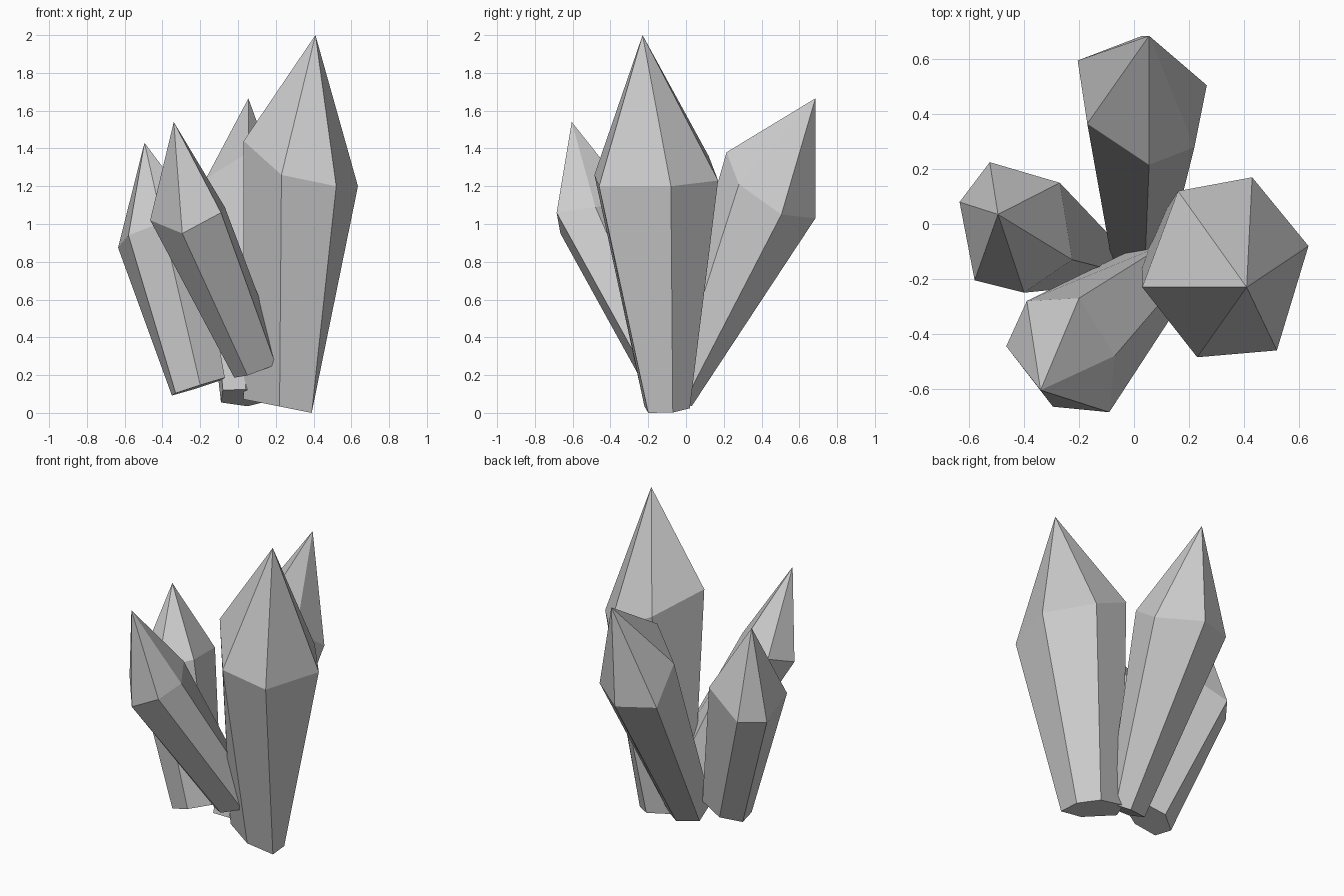
import bpy


def crystal(name, tip, shoulder, base_xy, base_plane):
    """Six-sided crystal: flat tilted base, flared sides, pointed cap."""
    z0, sx, sy = base_plane
    base = [(x, y, z0 + sx * x + sy * y) for x, y in base_xy]
    n = len(base)
    faces = [tuple(reversed(range(n)))]
    for i in range(n):
        j = (i + 1) % n
        faces.append((i, j, n + j, n + i))
        faces.append((n + i, n + j, 2 * n))
    mesh = bpy.data.meshes.new(name)
    mesh.from_pydata(base + shoulder + [tip], [], faces)
    mesh.update()
    obj = bpy.data.objects.new(name, mesh)
    bpy.context.collection.objects.link(obj)
    return obj


# Rings run counter-clockwise seen from above
# Tall crystal on the right
crystal("right_crystal", (.41, -.23, 2.0),
        [(.03, -.23, 1.44), (.23, -.485, 1.26), (.52, -.46, 1.20),
         (.635, -.08, 1.20), (.43, .17, 1.23), (.16, .12, 1.36)],
        [(.03, -.12), (.22, -.22), (.39, -.20), (.38, -.07), (.27, .02), (.09, .01)],
        (.078, -.2, 0))

# Crystal leaning to the front
crystal("front_crystal", (-.34, -.605, 1.54),
        [(-.465, -.445, 1.02), (-.295, -.665, .95), (-.09, -.685, 1.06),
         (-.07, -.48, 1.09), (-.20, -.27, 1.12), (-.39, -.28, 1.08)],
        [(-.02, -.20), (.05, -.25), (.20, -.24), (.23, -.13), (.12, -.07), (-.02, -.10)],
        (.25, .36, .28))

# Crystal leaning to the back
crystal("back_crystal", (.055, .685, 1.665),
        [(-.17, .365, 1.24), (.055, .215, 1.38), (.22, .28, 1.21),
         (.265, .505, 1.05), (.03, .685, 1.03), (-.205, .595, 1.05)],
        [(-.08, -.14), (.04, -.15), (.13, -.08), (.13, -.01), (.05, .03), (-.09, -.01)],
        (.05, 0, -.5))

# Short crystal on the left
crystal("left_crystal", (-.495, .035, 1.43),
        [(-.635, .08, .875), (-.58, -.205, .94), (-.40, -.25, 1.01),
         (-.225, -.13, 1.07), (-.27, .15, 1.03), (-.525, .225, .90)],
        [(-.35, -.08), (-.33, -.20), (-.20, -.23), (-.07, -.17), (-.09, -.04), (-.24, 0)],
        (.2, .32, -.05))
